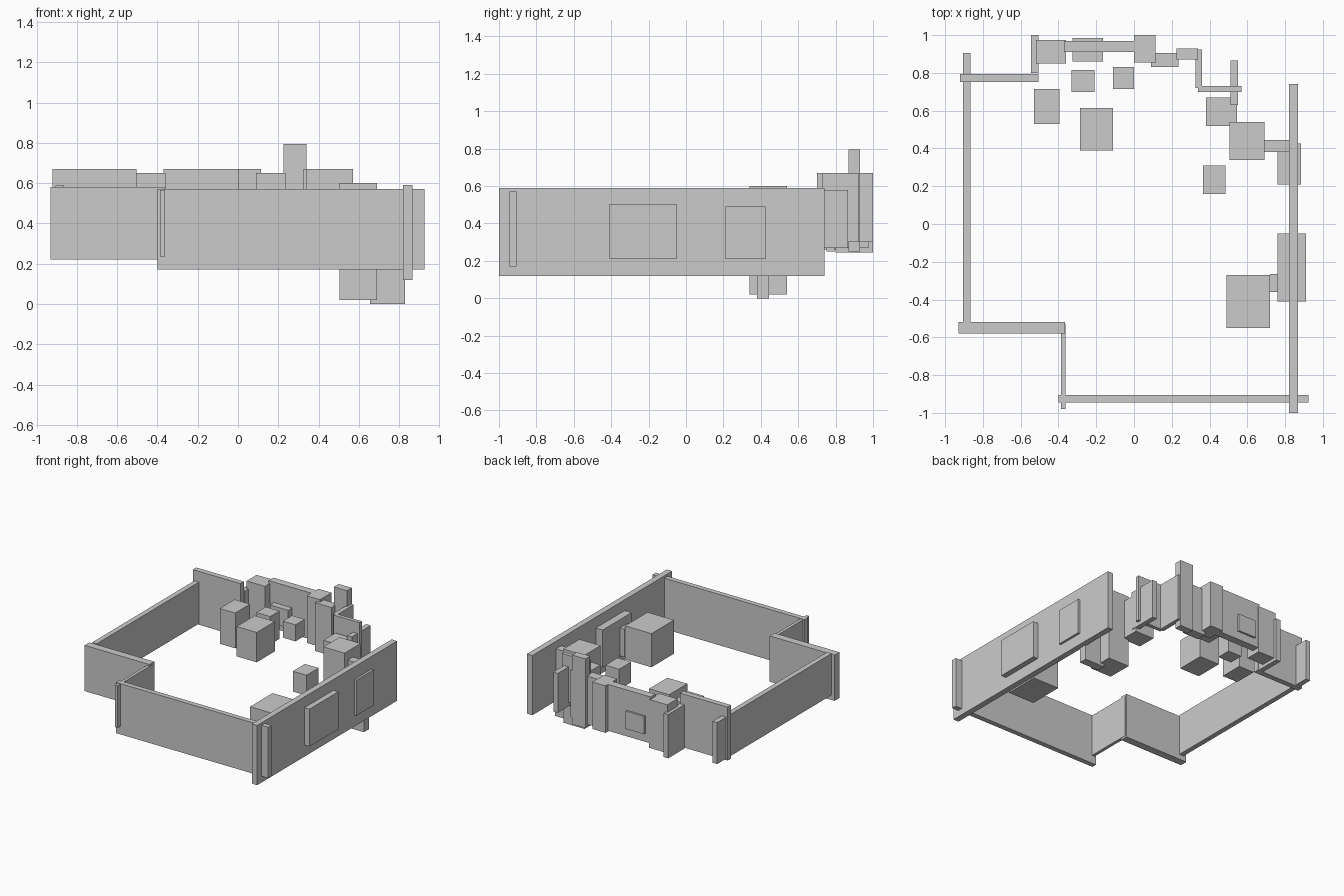
import bpy, bmesh
from mathutils import Matrix, Vector


def box(name, x0, x1, y0, y1, z0, z1):
    """Axis-aligned box given by its extents."""
    bm = bmesh.new()
    bmesh.ops.create_cube(bm, size=1.0)
    bmesh.ops.scale(bm, verts=bm.verts, vec=(x1 - x0, y1 - y0, z1 - z0))
    mesh = bpy.data.meshes.new(name)
    bm.to_mesh(mesh)
    bm.free()
    ob = bpy.data.objects.new(name, mesh)
    ob.location = ((x0 + x1) / 2, (y0 + y1) / 2, (z0 + z1) / 2)
    bpy.context.collection.objects.link(ob)
    return ob


# Outer walls of the room
box("right_wall", .82, .867, -1.0, .74, .12, .59)
box("front_wall", -.40, .925, -.945, -.905, .17, .57)
box("notch_side_wall", -.387, -.362, -.98, -.53, .235, .567)
box("notch_front_wall", -.93, -.365, -.58, -.52, .22, .58)
box("left_wall", -.905, -.865, -.52, .905, .26, .587)
box("back_left_wall", -.92, -.505, .752, .795, .25, .67)
box("alcove_left_wall", -.545, -.505, .80, 1.0, .245, .59)
box("back_wall", -.37, 0, .91, .97, .305, .67)
box("alcove_right_wall", .325, .36, .72, .925, .30, .67)
box("back_right_wall", .34, .57, .70, .73, .30, .67)
box("corner_wall", .51, .55, .63, .865, .27, .58)

# Windows and picture set through the walls
box("large_window", .76, .91, -.41, -.05, .21, .505)
box("small_window", .76, .885, .21, .425, .21, .49)
box("back_picture", -.325, -.165, .86, .985, .37, .51)

# Cabinets and columns along the back
box("left_cabinet", -.52, -.36, .85, .975, .27, .65)
box("back_column", 0, .115, .855, 1.0, .30, .67)
box("back_cabinet", .09, .235, .83, .905, .27, .65)
box("tall_column", .225, .34, .87, .93, .25, .795)

# Cabinets near the right wall
box("corner_cabinet", .38, .545, .52, .67, .24, .55)
box("tall_cabinet", .505, .69, .34, .54, .02, .60)
box("door_panel", .655, .83, .38, .445, 0, .53)

# Furniture standing in the room
box("armchair", .49, .72, -.55, -.27, .20, .465)
box("side_panel", .72, .77, -.36, -.265, .22, .44)
box("stool", .365, .485, .16, .31, .28, .44)
box("table", -.285, -.11, .39, .615, .295, .53)
box("left_chair", -.53, -.395, .53, .715, .275, .553)
box("middle_chair", -.33, -.21, .70, .815, .29, .51)
box("right_chair", -.11, 0, .715, .83, .365, .495)
